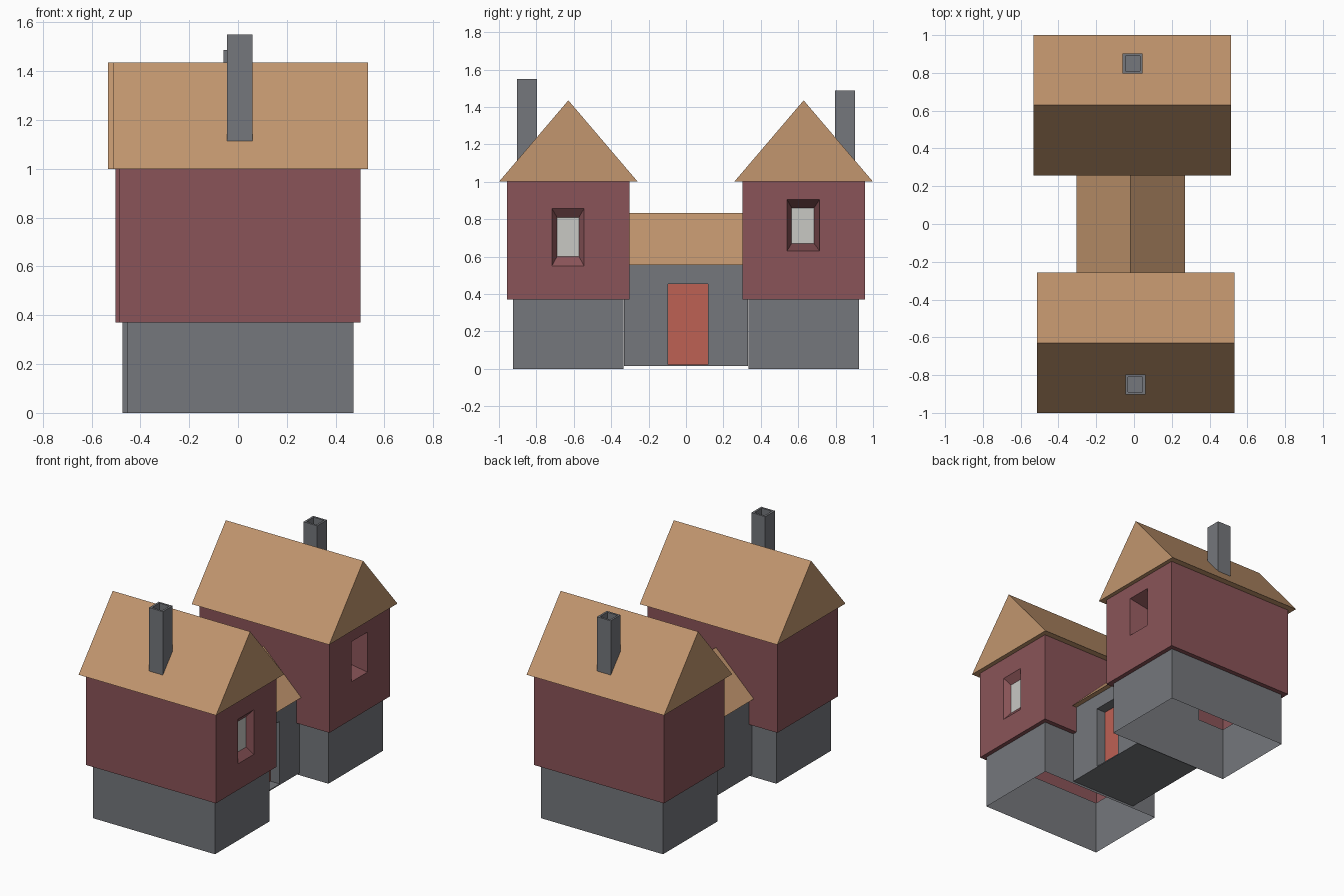
import bpy, bmesh

if "Cube" in bpy.data.objects:
    bpy.data.objects.remove(bpy.data.objects["Cube"])


def material(name, srgb):
    m = bpy.data.materials.new(name)
    m.diffuse_color = [(c / 255 / 12.92 if c / 255 < 0.04 else ((c / 255 + 0.055) / 1.055) ** 2.4)
                       for c in srgb] + [1]
    m.use_nodes = True
    m.node_tree.nodes["Principled BSDF"].inputs["Base Color"].default_value = m.diffuse_color
    return m


STONE = material("grey stone", (117, 119, 124))
PLASTER = material("dark red plaster", (138, 84, 88))
ROOF = material("tan roof", (194, 150, 110))
DOOR = material("red door", (190, 97, 84))
PANE = material("pale window", (200, 200, 196))


def build(name, faces, mats):
    """Make an object from (points, material index) faces."""
    bm = bmesh.new()
    for pts, mi in faces:
        bm.faces.new([bm.verts.new(p) for p in pts]).material_index = mi
    bmesh.ops.remove_doubles(bm, verts=bm.verts, dist=0.0002)
    bmesh.ops.recalc_face_normals(bm, faces=bm.faces)
    me = bpy.data.meshes.new(name)
    bm.to_mesh(me)
    bm.free()
    for m in mats:
        me.materials.append(m)
    ob = bpy.data.objects.new(name, me)
    bpy.context.collection.objects.link(ob)
    return ob


def ring(r, z):
    x0, x1, y0, y1 = r
    return [(x0, y0, z), (x1, y0, z), (x1, y1, z), (x0, y1, z)]


def side_ring(x, r):
    y0, y1, z0, z1 = r
    return [(x, y0, z0), (x, y1, z0), (x, y1, z1), (x, y0, z1)]


def bridge(a, b, skip=()):
    return [([a[i], a[(i + 1) % 4], b[(i + 1) % 4], b[i]], 0) for i in range(4) if i not in skip]


def recess(rect, z0, z1, outer, inner, depth):
    """The +x wall with a recess ending in a coloured panel."""
    x = rect[1]
    a, b = side_ring(x, (rect[2], rect[3], z0, z1)), side_ring(x, outer)
    c = side_ring(x - depth, inner)
    return bridge(a, b) + bridge(b, c) + [(c, 1)]


def gable_roof(name, wall, eave, z0, z1, along_x):
    """Prism roof with an overhanging soffit, hollow inside."""
    e = ring(eave, z0)
    x0, x1, y0, y1 = eave
    if along_x:
        ym = (y0 + y1) / 2
        p, q = (x0, ym, z1), (x1, ym, z1)
        f = [[e[0], e[1], q, p], [e[2], e[3], p, q], [e[1], e[2], q], [e[3], e[0], p]]
    else:
        xm = (x0 + x1) / 2
        p, q = (xm, y0, z1), (xm, y1, z1)
        f = [[e[1], e[2], q, p], [e[3], e[0], p, q], [e[0], e[1], p], [e[2], e[3], q]]
    build(name, bridge(ring(wall, z0), e) + [(k, 0) for k in f], [ROOF])


def turned(r, s):
    """Rotate a rectangle half a turn for the back house."""
    return r if s > 0 else (-r[1], -r[0], -r[3], -r[2])


def house(tag, s, win_out, win_in, depth, chimney_top):
    base = turned((-0.455, 0.473, -0.925, -0.333), s)
    wall = turned((-0.485, 0.502, -0.957, -0.301), s)
    eave = turned((-0.513, 0.533, -1.0, -0.258), s)
    build(tag + "_stone_base", bridge(ring(base, 0), ring(base, 0.37)), [STONE])
    # upper storey with window on the +x side
    lo, hi = ring(wall, 0.37), ring(wall, 1.0)
    build(tag + "_upper_walls", bridge(ring(base, 0.37), lo) + bridge(lo, hi, (1,))
          + recess(wall, 0.37, 1.0, win_out, win_in, depth), [PLASTER, PANE])
    gable_roof(tag + "_roof", wall, eave, 1.0, 1.435, True)
    # hollow chimney whose foot follows the roof slope
    c = turned((-0.045, 0.06, -0.903, -0.797), s)
    t = 0.014
    n = (c[0] + t, c[1] - t, c[2] + t, c[3] - t)
    foot = [(x, y, 1.435 - abs(abs(y) - 0.629) * 0.435 / 0.371) for x, y, _ in ring(c, 0)]
    top, rim, pit = ring(c, chimney_top), ring(n, chimney_top), ring(n, chimney_top - 0.25)
    build(tag + "_chimney", bridge(foot, top) + bridge(top, rim) + bridge(rim, pit)
          + [(pit, 0)], [STONE])


house("front_house", 1, (-0.717, -0.545, 0.55, 0.857), (-0.69, -0.572, 0.60, 0.81), 0.04, 1.55)
house("back_house", -1, (0.54, 0.715, 0.63, 0.905), (0.565, 0.685, 0.67, 0.86), 0.13, 1.487)

# linking passage with door
link = (-0.27, 0.235, -0.332, 0.332)
lo, hi = ring(link, 0.015), ring(link, 0.555)
door = (-0.095, 0.118, 0.022, 0.452)
build("passage_walls", bridge(lo, hi, (1,)) + [(lo, 0)]
      + recess(link, 0.015, 0.555, door, door, 0.07), [STONE, DOOR])
gable_roof("passage_roof", (-0.27, 0.235, -0.303, 0.303), (-0.305, 0.27, -0.304, 0.304),
           0.555, 0.833, False)
